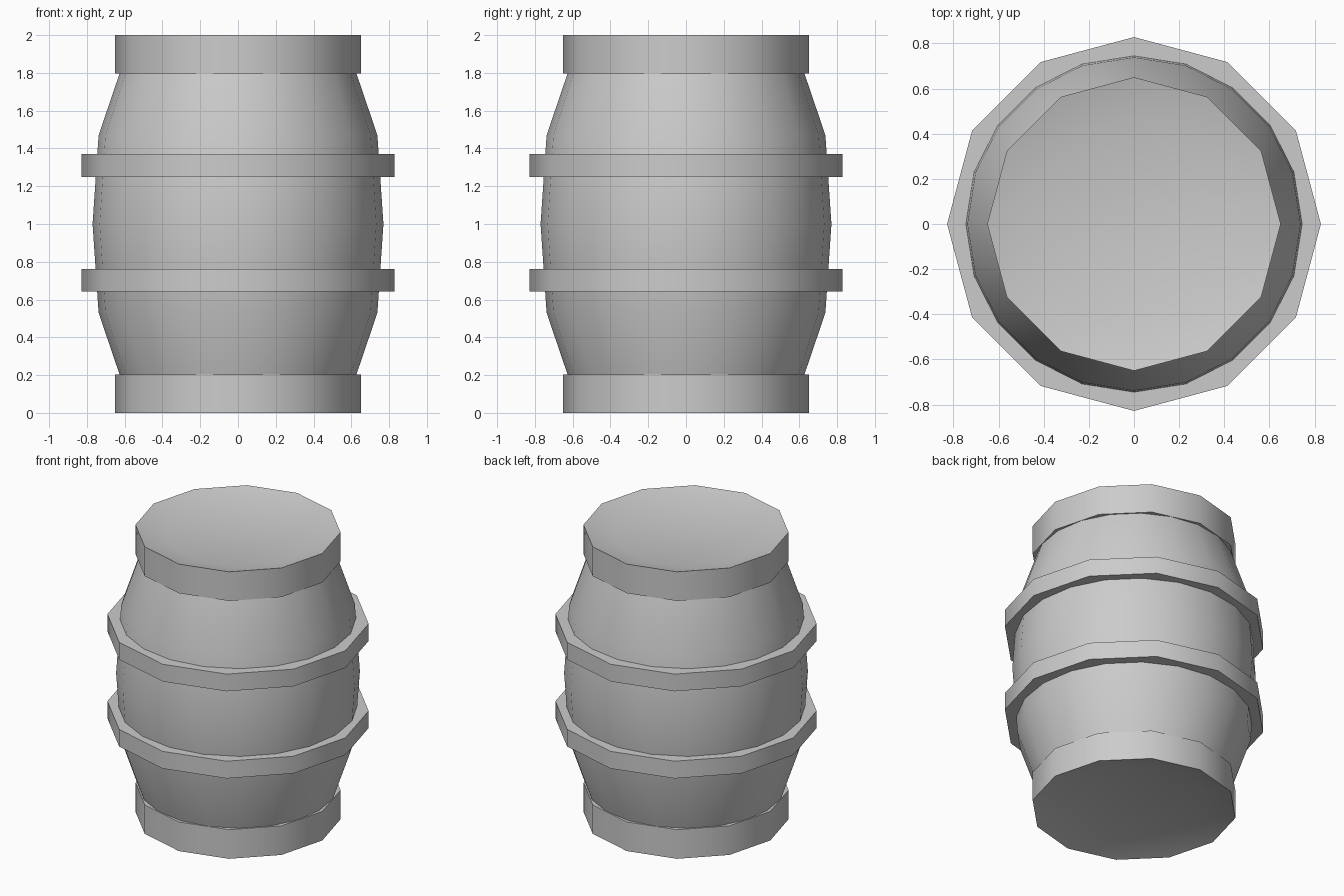
import bpy, bmesh
from math import pi, cos, sin, radians

if "Cube" in bpy.data.objects:
    bpy.data.objects.remove(bpy.data.objects["Cube"])


def lathe(name, profile, sides, closed=False, caps=()):
    """Revolve (radius, z) points around z; caps lists the rings to fill."""
    bm = bmesh.new()
    rings = [[bm.verts.new((r * cos(2 * pi * i / sides), r * sin(2 * pi * i / sides), z))
              for i in range(sides)] for r, z in profile]
    pairs = list(zip(rings, rings[1:]))
    if closed:
        pairs.append((rings[-1], rings[0]))
    for a, b in pairs:
        for i in range(sides):
            j = (i + 1) % sides
            bm.faces.new((a[i], a[j], b[j], b[i]))
    for c in caps:
        bm.faces.new(rings[c])
    bmesh.ops.recalc_face_normals(bm, faces=bm.faces)
    mesh = bpy.data.meshes.new(name)
    bm.to_mesh(mesh)
    bm.free()
    obj = bpy.data.objects.new(name, mesh)
    bpy.context.collection.objects.link(obj)
    bpy.ops.object.select_all(action='DESELECT')
    obj.select_set(True)
    bpy.context.view_layer.objects.active = obj
    bpy.ops.object.shade_smooth_by_angle(angle=radians(35))
    return obj


# Bulging staved body, mirrored about mid height
half = [(0.592, 0.10), (0.738, 0.53)]
body = half + [(0.77, 1.0)] + [(r, 2 - z) for r, z in reversed(half)]
lathe("barrel_body", body, 20, caps=(0, -1))

# End rims with shallow dished heads
head = [(0.465, 0.05), (0.65, 0.0), (0.65, 0.203), (0.56, 0.203)]
lathe("bottom_rim", head, 12, caps=(0, -1))
lathe("top_rim", [(r, 2 - z) for r, z in head], 12, caps=(0, -1))

# Two protruding hoops
for name, z0, z1 in (("lower_hoop", 0.643, 0.763), ("upper_hoop", 1.25, 1.37)):
    lathe(name, [(0.68, z0), (0.828, z0), (0.828, z1), (0.68, z1)], 12, closed=True)
